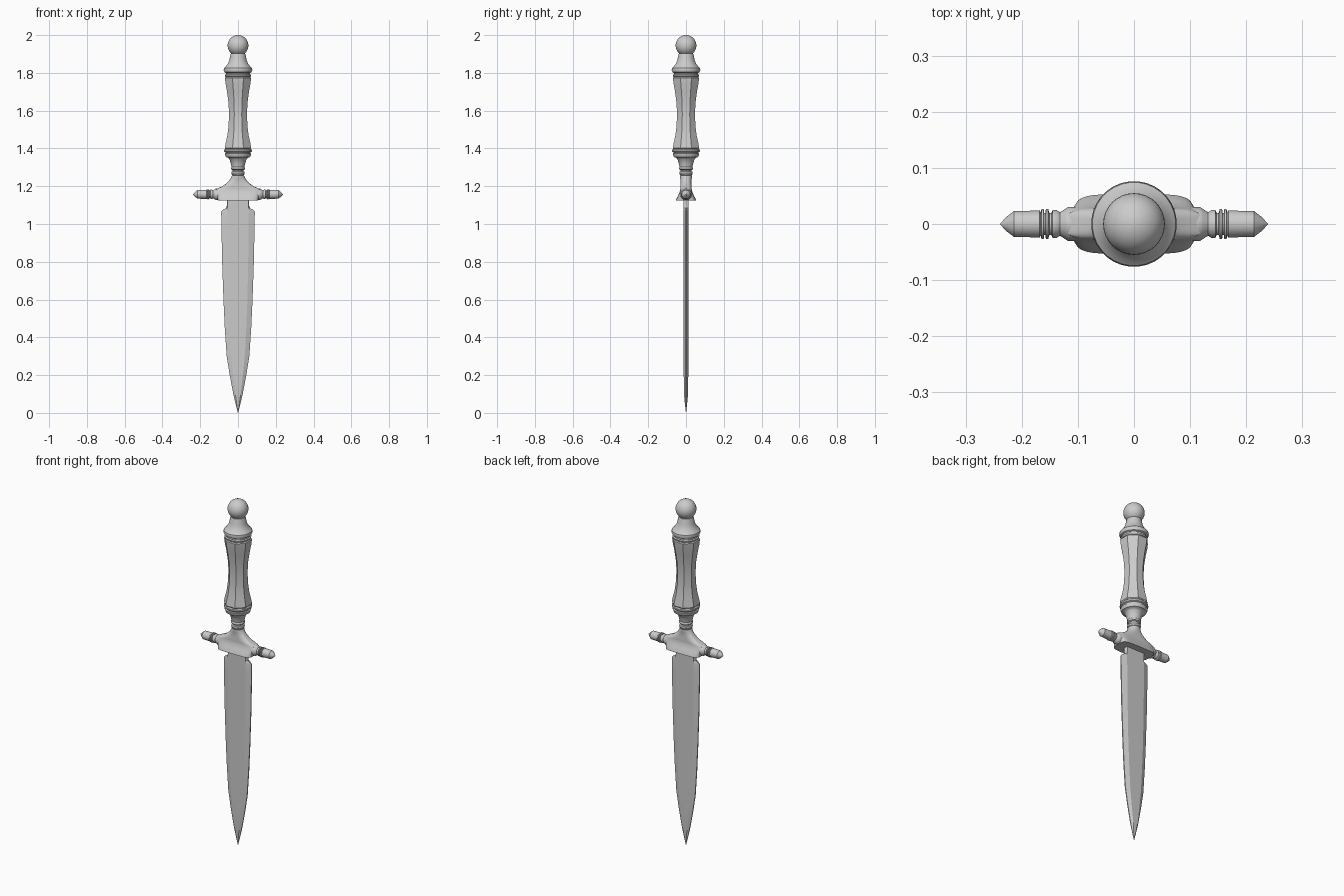
import bpy, bmesh
from math import cos, sin, pi, copysign
from mathutils import Matrix, Vector


def finish(name, bm, angle=0.6):
    bmesh.ops.remove_doubles(bm, verts=bm.verts, dist=1e-5)
    bmesh.ops.recalc_face_normals(bm, faces=bm.faces)
    me = bpy.data.meshes.new(name)
    bm.to_mesh(me)
    bm.free()
    ob = bpy.data.objects.new(name, me)
    bpy.context.collection.objects.link(ob)
    bpy.ops.object.select_all(action='DESELECT')
    ob.select_set(True)
    bpy.context.view_layer.objects.active = ob
    bpy.ops.object.shade_smooth_by_angle(angle=angle)
    return ob


def loft(name, rings, matrix=Matrix(), angle=0.6):
    """Skin a stack of equal-length rings and cap both ends."""
    bm = bmesh.new()
    rows = [[bm.verts.new(matrix @ Vector(p)) for p in r] for r in rings]
    n = len(rows[0])
    for a, b in zip(rows, rows[1:]):
        for i in range(n):
            bm.faces.new((a[i], a[(i + 1) % n], b[(i + 1) % n], b[i]))
    bm.faces.new(rows[0])
    bm.faces.new(rows[-1])
    return finish(name, bm, angle)


def turned(name, profile, sides=32, matrix=Matrix()):
    """Turned part from (height, radius) pairs; radius reaches the flats."""
    k = 1 / cos(pi / sides)
    rings = [[(r * k * cos(2 * pi * (i + .5) / sides), r * k * sin(2 * pi * (i + .5) / sides), z)
              for i in range(sides)] for z, r in profile]
    return loft(name, rings, matrix)


def rounded(z, hx, hy, p, n=48):
    """Superellipse ring."""
    pts = []
    for i in range(n):
        c, s = cos(2 * pi * i / n), sin(2 * pi * i / n)
        pts.append((hx * copysign(abs(c) ** (2 / p), c), hy * copysign(abs(s) ** (2 / p), s), z))
    return pts


# Pommel ball
bm = bmesh.new()
bmesh.ops.create_uvsphere(bm, u_segments=32, v_segments=20, radius=.055,
                          matrix=Matrix.Translation((0, 0, 1.945)))
finish("pommel_ball", bm)

# Flared cap below the ball
turned("pommel_cap", [(1.776, .060), (1.781, .068), (1.789, .070), (1.793, .064), (1.800, .064),
                      (1.804, .072), (1.815, .076), (1.825, .074), (1.832, .066), (1.850, .053),
                      (1.870, .045), (1.893, .041), (1.902, .038), (1.905, .030)])

# Waisted eight-sided grip
turned("grip", [(1.397, .066), (1.403, .070), (1.43, .065), (1.47, .056), (1.52, .050),
                (1.58, .0475), (1.64, .050), (1.70, .058), (1.75, .067), (1.774, .069),
                (1.779, .065)], sides=8)

# Collar and ringed neck under the grip
turned("collar", [(1.255, .026), (1.262, .034), (1.270, .036), (1.277, .033), (1.280, .028),
                  (1.286, .029), (1.290, .037), (1.297, .037), (1.302, .034), (1.320, .038),
                  (1.345, .046), (1.350, .052), (1.354, .064), (1.366, .069), (1.372, .070),
                  (1.375, .064), (1.380, .066), (1.384, .073), (1.393, .073), (1.399, .066)])

# Guard block sweeping up into the neck
loft("guard_block", [rounded(*s) for s in [
    (1.125, .107, .053, 5), (1.133, .108, .051, 5), (1.150, .111, .042, 5),
    (1.168, .116, .034, 4.5), (1.183, .120, .030, 4), (1.190, .105, .030, 4),
    (1.198, .086, .030, 3.5), (1.210, .068, .029, 3), (1.225, .051, .029, 2.5),
    (1.240, .040, .030, 2), (1.252, .034, .033, 2), (1.258, .032, .032, 2)]])

# Ringed quillons on both sides
arm = [(.100, .030), (.118, .030), (.124, .026), (.132, .021), (.138, .025), (.145, .025),
       (.147, .020), (.151, .020), (.153, .027), (.157, .027), (.158, .020), (.160, .020),
       (.161, .027), (.165, .027), (.166, .021), (.168, .024), (.214, .023), (.227, .013),
       (.2385, .001)]
for side, sign in (("right", 1), ("left", -1)):
    turned("quillon_" + side, arm, 20,
           Matrix.Translation((0, 0, 1.157)) @ Matrix.Rotation(sign * pi / 2, 4, 'Y'))

# Blade: flat middle with bevelled edges, (height, half width, half flat, half thickness)
blade = [(0, .0008, .0004, .0005), (.04, .011, .006, .005), (.10, .025, .014, .011),
         (.20, .044, .026, .012), (.30, .060, .036, .0125), (.45, .070, .044, .013),
         (.60, .077, .050, .013), (.80, .084, .054, .013), (1.00, .088, .056, .013),
         (1.065, .089, .057, .013), (1.076, .080, .057, .013), (1.084, .063, .057, .013),
         (1.098, .059, .056, .013), (1.14, .059, .056, .013)]
loft("blade", [[(-w, -.003 * t / .013, z), (-f, -t, z), (f, -t, z), (w, -.003 * t / .013, z),
                (w, .003 * t / .013, z), (f, t, z), (-f, t, z), (-w, .003 * t / .013, z)]
               for z, w, f, t in blade], angle=.25)
